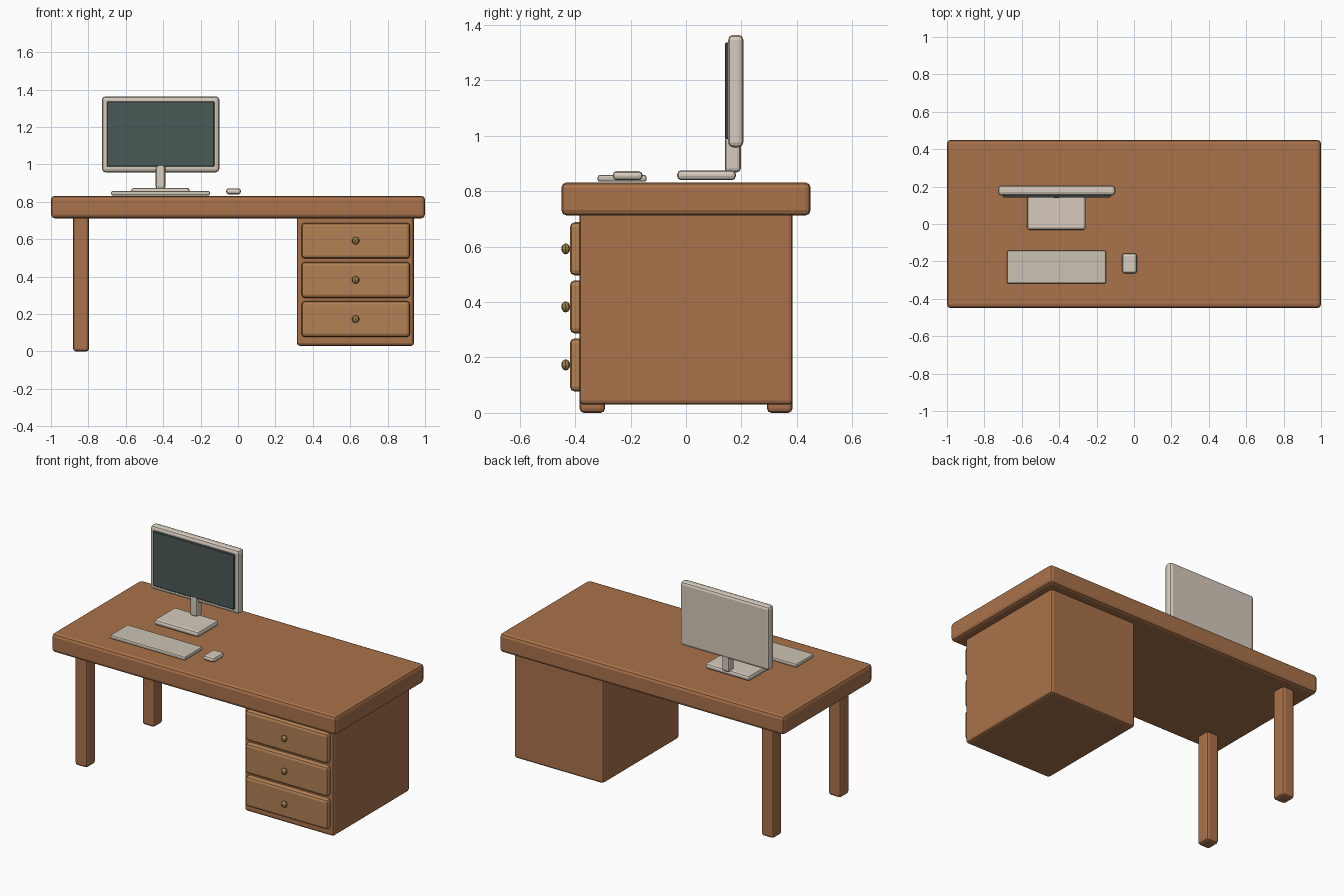
import bpy, math

if "Cube" in bpy.data.objects:
    bpy.data.objects.remove(bpy.data.objects["Cube"])


def material(name, rgb):
    m = bpy.data.materials.new(name)
    m.diffuse_color = (*rgb, 1)
    m.use_nodes = True
    m.node_tree.nodes["Principled BSDF"].inputs["Base Color"].default_value = m.diffuse_color
    return m


WOOD = material("wood", (0.40, 0.17, 0.07))
DRAWER = material("drawer_wood", (0.45, 0.22, 0.09))
BRASS = material("brass", (0.34, 0.23, 0.07))
SHELL = material("beige_plastic", (0.68, 0.60, 0.51))
KEYS = material("key_plastic", (0.60, 0.55, 0.46))
GLASS = material("dark_glass", (0.07, 0.10, 0.095))


def box(name, x, y, z, mat, bevel, segments=2):
    """Bevelled box from (min, max) ranges on each axis."""
    bpy.ops.mesh.primitive_cube_add(
        size=1, location=[(a + b) / 2 for a, b in (x, y, z)])
    o = bpy.context.object
    o.name = name
    o.scale = [b - a for a, b in (x, y, z)]
    bpy.ops.object.transform_apply(location=False, rotation=False, scale=True)
    o.data.materials.append(mat)
    m = o.modifiers.new("bevel", 'BEVEL')
    m.width = bevel
    m.segments = segments
    return o


# Desk top, drawer cabinet and the two legs on the left
box("desk_top", (-1, 1), (-0.45, 0.45), (0.712, 0.832), WOOD, 0.02)
box("cabinet", (0.315, 0.941), (-0.385, 0.385), (0.03, 0.725), WOOD, 0.015)
for name, y in (("front_leg", -0.338), ("back_leg", 0.338)):
    box(name, (-0.882, -0.796), (y - 0.046, y + 0.046), (0, 0.725), WOOD, 0.016)

# Three drawers, each with a faceted knob
for i in range(3):
    z = 0.173 + 0.2095 * i
    box(f"drawer_{i + 1}", (0.34, 0.92), (-0.419, -0.365),
        (z - 0.096, z + 0.096), DRAWER, 0.018)
    bpy.ops.mesh.primitive_uv_sphere_add(
        segments=8, ring_count=6, radius=0.02, location=(0.629, -0.434, z))
    knob = bpy.context.object
    knob.name = f"drawer_knob_{i + 1}"
    knob.scale.y = 0.8
    knob.data.materials.append(BRASS)

# Monitor: base, neck, shell and screen
box("monitor_base", (-0.571, -0.259), (-0.032, 0.18), (0.84, 0.875), SHELL, 0.014)
box("monitor_neck", (-0.440, -0.388), (0.14, 0.198), (0.868, 1.0), SHELL, 0.014)
box("monitor_shell", (-0.727, -0.1), (0.152, 0.207), (0.958, 1.364), SHELL, 0.018)
box("screen", (-0.701, -0.126), (0.141, 0.165), (0.988, 1.337), GLASS, 0.004, 1)

# Keyboard and mouse
box("keyboard", (-0.678, -0.15), (-0.319, -0.142), (0.834, 0.858), KEYS, 0.008)
box("mouse", (-0.063, 0.015), (-0.264, -0.157), (0.84, 0.872), SHELL, 0.013)
